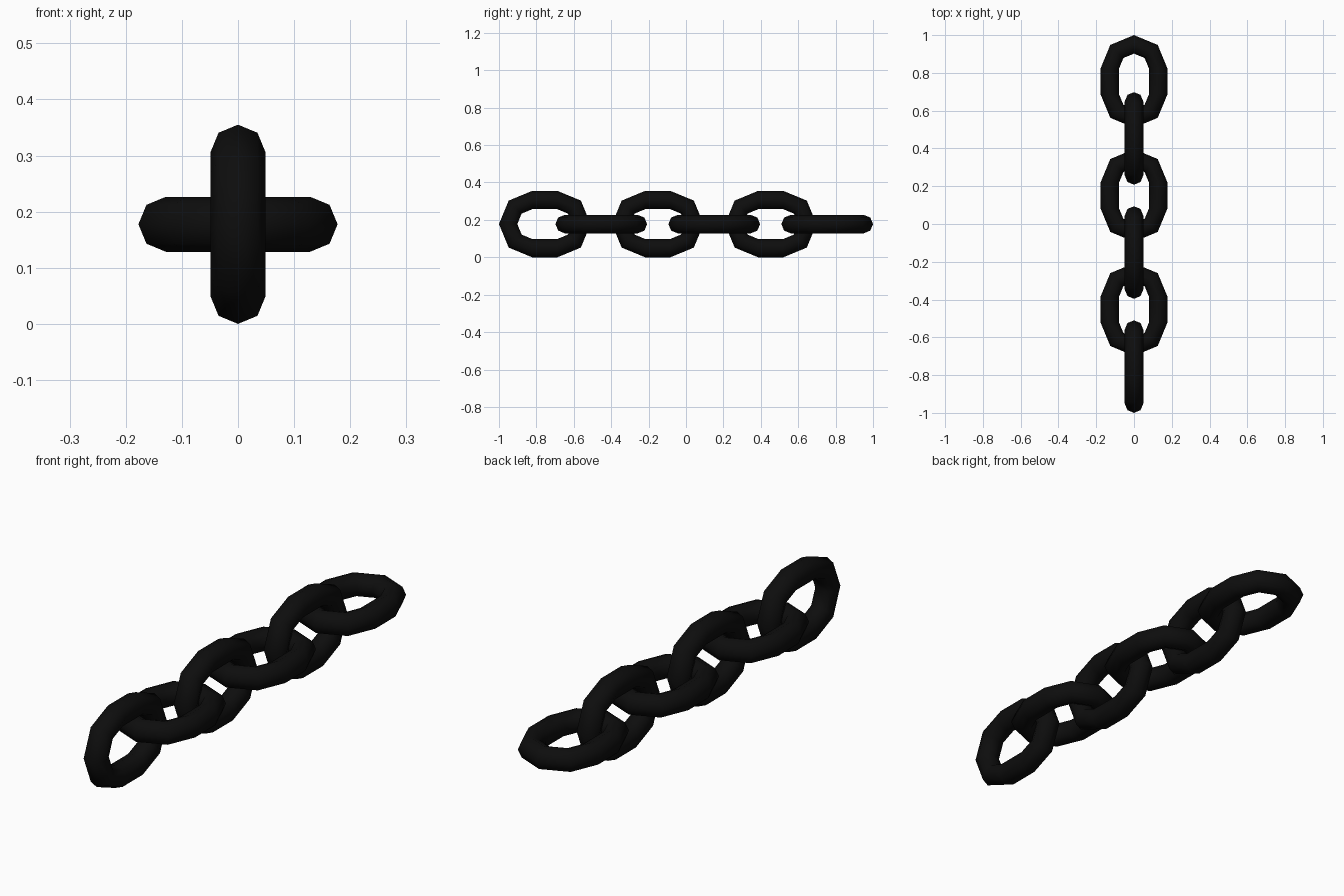
import bpy
import bmesh
from math import sin, cos, pi

if "Cube" in bpy.data.objects:
    bpy.data.objects.remove(bpy.data.objects["Cube"], do_unlink=True)

LINKS = 6
PITCH = 0.302      # spacing between neighbouring links
RING = 0.1285      # bend radius of the link's centre line
TUBE = 0.049       # radius of the bar
STRETCH = 0.0675   # half length of the straight sides
SIDES = 8          # sides of the bar's cross-section

# Black iron
iron = bpy.data.materials.new("black iron")
iron.use_nodes = True
colour = (0.004, 0.004, 0.004, 1)
iron.diffuse_color = colour
iron.node_tree.nodes["Principled BSDF"].inputs["Base Color"].default_value = colour


def link_mesh():
    """Octagonal ring split in two halves, pulled apart along y."""
    bm = bmesh.new()
    rings = []
    for half, shift in ((0, STRETCH), (pi, -STRETCH)):
        for step in range(5):
            a = half + step * pi / 4
            ring = []
            for i in range(SIDES):
                b = 2 * pi * i / SIDES
                r = RING + TUBE * cos(b)
                ring.append(bm.verts.new((r * cos(a), r * sin(a) + shift, TUBE * sin(b))))
            rings.append(ring)
    # Skin neighbouring cross-sections all the way round
    for k, ring in enumerate(rings):
        after = rings[(k + 1) % len(rings)]
        for i in range(SIDES):
            j = (i + 1) % SIDES
            bm.faces.new((ring[i], after[i], after[j], ring[j]))
    bmesh.ops.recalc_face_normals(bm, faces=bm.faces)
    for face in bm.faces:
        face.smooth = True
    mesh = bpy.data.meshes.new("chain_link")
    bm.to_mesh(mesh)
    bm.free()
    mesh.materials.append(iron)
    return mesh


# Links alternate between upright and flat, front to back
mesh = link_mesh()
for n in range(LINKS):
    upright = n % 2 == 0
    name = f"{'upright' if upright else 'flat'}_link_{n + 1}"
    link = bpy.data.objects.new(name, mesh)
    link.location = (0, (n - (LINKS - 1) / 2) * PITCH, RING + TUBE)
    link.rotation_euler.y = pi / 2 if upright else 0
    bpy.context.scene.collection.objects.link(link)
